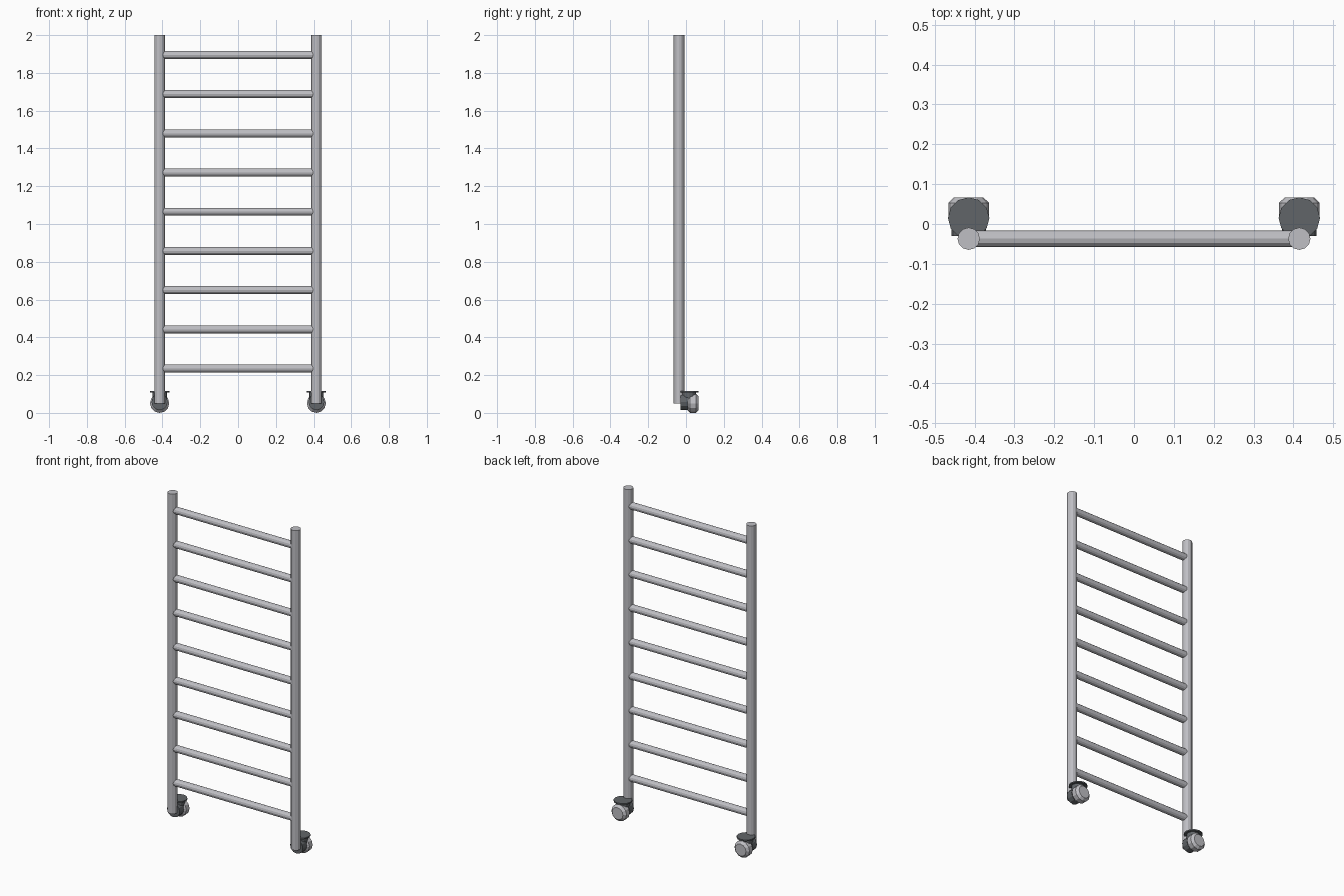
import bpy
from math import pi
from mathutils import Vector

cube = bpy.data.objects.get("Cube")
if cube:
    bpy.data.objects.remove(cube, do_unlink=True)


def material(name, rgb):
    m = bpy.data.materials.new(name)
    m.use_nodes = True
    m.diffuse_color = (*rgb, 1)
    bsdf = next(n for n in m.node_tree.nodes if n.type == "BSDF_PRINCIPLED")
    bsdf.inputs["Base Color"].default_value = (*rgb, 1)
    return m


steel = material("brushed steel", (0.52, 0.52, 0.55))
dark = material("dark grey", (0.12, 0.13, 0.14))

AXES = {"x": (0, pi / 2, 0), "y": (-pi / 2, 0, 0), "z": (0, 0, 0)}


def rod(name, start, length, radius, axis, mat, sides=12, bevel=0):
    """Faceted cylinder running from start in the positive axis direction."""
    centre = Vector(start)
    centre["xyz".index(axis)] += length / 2
    bpy.ops.mesh.primitive_cylinder_add(vertices=sides, radius=radius, depth=length,
                                        location=centre, rotation=AXES[axis])
    ob = bpy.context.object
    ob.name = name
    ob.data.materials.append(mat)
    if bevel:
        mod = ob.modifiers.new("chamfer", "BEVEL")
        mod.width = bevel
        mod.segments = 1
        mod.limit_method = "ANGLE"
        mod.angle_limit = pi / 3
    return ob


RAIL_X, RAIL_Y = 0.415, -0.037

# Upright rails, each with a valve at its foot
for side, sx in (("left", 1), ("right", -1)):
    x = sx * RAIL_X
    rod(side + "_rail", (x, RAIL_Y, 0.05), 1.95, 0.028, "z", steel)
    # valve body, neck and top flange
    rod(side + "_valve_body", (x, -0.03, 0.058), 0.04, 0.043, "y", dark)
    rod(side + "_valve_neck", (x, 0.015, 0.06), 0.05, 0.038, "z", dark)
    rod(side + "_valve_flange", (x, 0.015, 0.108), 0.008, 0.052, "z", dark)
    # chamfered knob facing the wall
    rod(side + "_valve_knob", (x, 0.008, 0.051), 0.059, 0.051, "y", steel, bevel=0.014)

# Evenly spaced rungs
for i in range(9):
    rod(f"rung_{i + 1}", (-RAIL_X, RAIL_Y, 0.235 + i * 0.2075), 2 * RAIL_X, 0.021, "x", steel)
